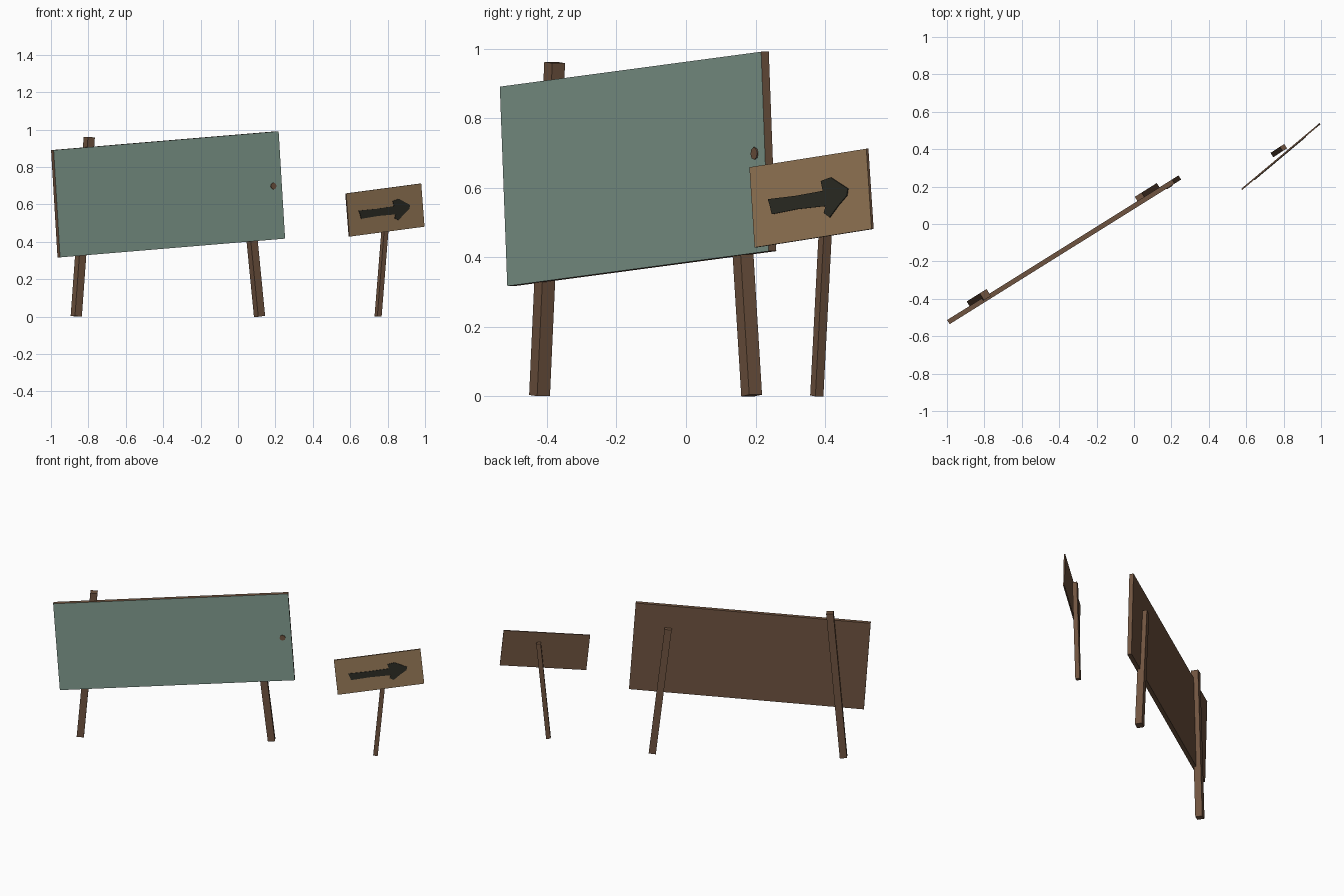
import bpy, bmesh, math
from mathutils import Matrix, Vector

if "Cube" in bpy.data.objects:
    bpy.data.objects.remove(bpy.data.objects["Cube"])


def material(name, rgb):
    lin = [((c / 255 + 0.055) / 1.055) ** 2.4 for c in rgb]
    m = bpy.data.materials.new(name)
    m.diffuse_color = (*lin, 1)
    m.use_nodes = True
    m.node_tree.nodes["Principled BSDF"].inputs["Base Color"].default_value = m.diffuse_color
    return m


BROWN = material("brown wood", (112, 84, 64))
GREEN = material("faded green paint", (130, 156, 144))
TAN = material("tan wood", (158, 127, 92))
DARK = material("dark paint", (46, 46, 38))


def add_object(name, bm, matrix, mats):
    bmesh.ops.recalc_face_normals(bm, faces=bm.faces)
    mesh = bpy.data.meshes.new(name)
    bm.to_mesh(mesh)
    bm.free()
    for m in mats:
        mesh.materials.append(m)
    ob = bpy.data.objects.new(name, mesh)
    ob.matrix_world = matrix
    bpy.context.collection.objects.link(ob)
    return ob


def frame(center, yaw, roll):
    """Local x runs along the board, -y is its front, z is up."""
    return (Matrix.Translation(center) @ Matrix.Rotation(math.radians(yaw), 4, 'Z')
            @ Matrix.Rotation(math.radians(-roll), 4, 'Y'))


def board(name, matrix, length, thick, height, front):
    """Panel whose front surface lies on local y = 0; only the front is painted."""
    bm = bmesh.new()
    bmesh.ops.create_cube(bm, size=1, matrix=Matrix.Translation((0, thick / 2, 0))
                          @ Matrix.Diagonal((length, thick, height, 1)))
    bm.normal_update()
    for f in bm.faces:
        f.material_index = 1 if f.normal.y < -0.5 else 0
    add_object(name, bm, matrix, [BROWN, front])


def plate(name, matrix, points, thick, mat):
    """Thin flat shape laid on the front of a board."""
    bm = bmesh.new()
    face = bm.faces.new([bm.verts.new((x, 0, z)) for x, z in points])
    ext = bmesh.ops.extrude_face_region(bm, geom=[face])
    for v in ext["geom"]:
        if isinstance(v, bmesh.types.BMVert):
            v.co.y -= thick
    add_object(name, bm, matrix, [mat])


def post(name, bottom, top, width, yaw):
    """Square post leaning from bottom to top within the board's plane."""
    a, b = Vector(bottom), Vector(top)
    d = b - a
    lean = math.degrees(math.atan2(math.hypot(d.x, d.y) * (1 if d.x > 0 else -1), d.z))
    bm = bmesh.new()
    bmesh.ops.create_cube(bm, size=1, matrix=Matrix.Diagonal((width, width, d.length, 1)))
    add_object(name, bm, frame((a + b) / 2, yaw, -lean), [BROWN])


# Large board with its knot
big = frame((-0.367, -0.149, 0.654), 32, 4.05)
board("large_board", big, 1.422, 0.026, 0.575, GREEN)
knot = [(0.657 + 0.018 * math.cos(i * math.tau / 8), -0.002 + 0.018 * math.sin(i * math.tau / 8))
        for i in range(8)]
plate("board_knot", big, knot, 0.004, BROWN)

# Posts of the large board
post("left_post", (-0.865, -0.421, 0.002), (-0.795, -0.378, 0.96), 0.0435, 32)
post("right_post", (0.115, 0.189, 0.002), (0.034, 0.138, 0.83), 0.0435, 32)

# Small arrow sign
small = frame((0.788, 0.358, 0.57), 40, 5.8)
board("small_sign", small, 0.526, 0.008, 0.232, TAN)
arrow = [(-0.187, 0.016), (-0.180, -0.004), (-0.174, -0.029), (-0.06, -0.026), (0.068, -0.030),
         (0.058, -0.049), (0.083, -0.064), (0.125, -0.034), (0.165, -0.010), (0.172, 0.010),
         (0.135, 0.030), (0.099, 0.050), (0.054, 0.044), (0.060, 0.015), (-0.06, 0.013)]
plate("painted_arrow", small, arrow, 0.003, DARK)

# Post of the small sign
post("small_post", (0.749, 0.376, 0.001), (0.799, 0.409, 0.63), 0.0275, 33)
